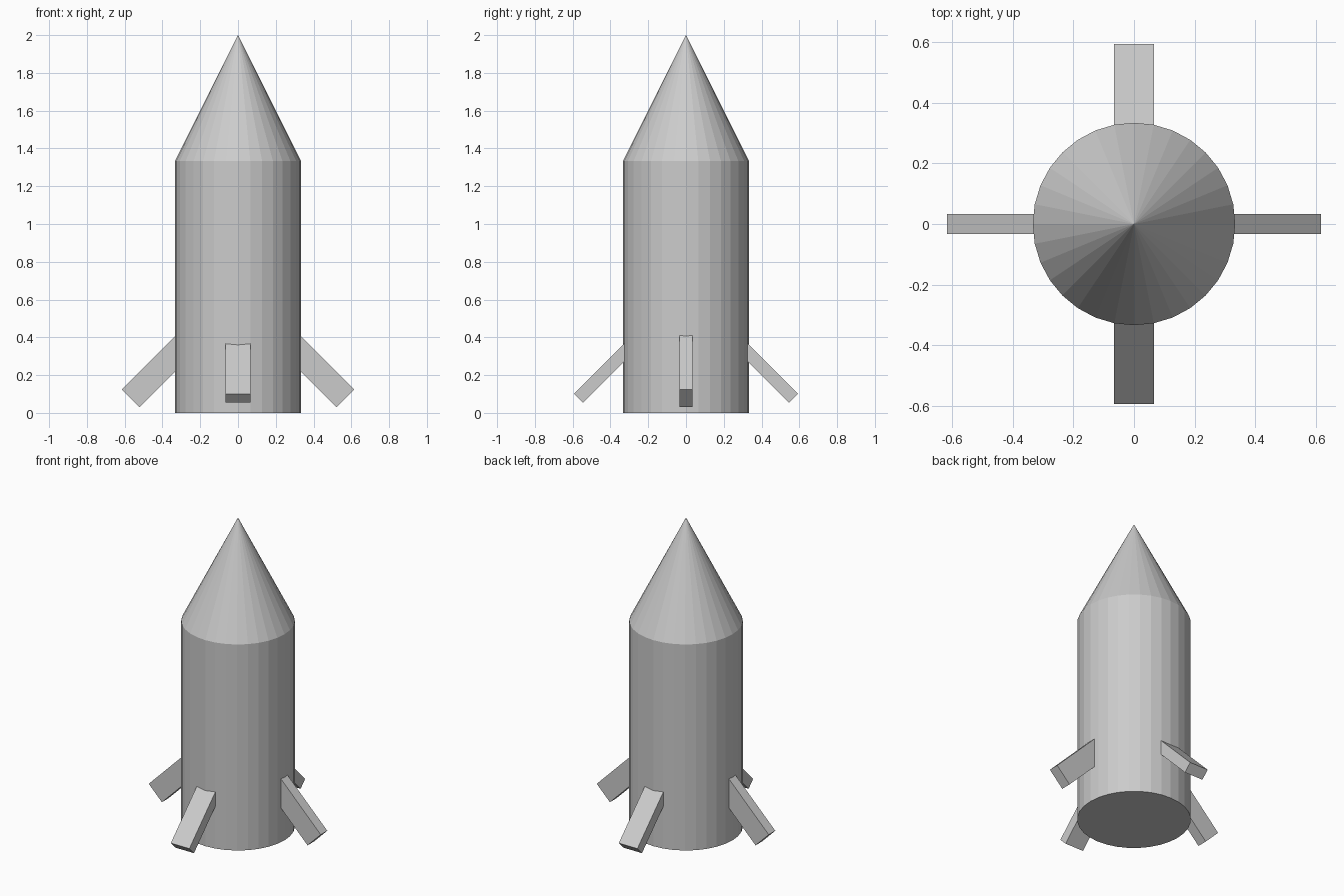
import bpy
from math import pi, sin, cos

if "Cube" in bpy.data.objects:
    bpy.data.objects.remove(bpy.data.objects["Cube"])

R, BODY_H, TOTAL_H = 1 / 3, 4 / 3, 2.0

# Body cylinder
bpy.ops.mesh.primitive_cylinder_add(vertices=32, radius=R, depth=BODY_H,
                                    location=(0, 0, BODY_H / 2))
bpy.context.object.name = "body"

# Nose cone
bpy.ops.mesh.primitive_cone_add(vertices=32, radius1=R, radius2=0,
                                depth=TOTAL_H - BODY_H,
                                location=(0, 0, (TOTAL_H + BODY_H) / 2))
bpy.context.object.name = "nose_cone"


def fin(name, angle, width, thickness):
    """Slanted box fin pointing outward and down at 45 degrees."""
    length, centre_r, centre_z = 2 / 3, 0.333, 0.313
    bpy.ops.mesh.primitive_cube_add(
        size=1, location=(centre_r * cos(angle), centre_r * sin(angle), centre_z),
        rotation=(0, pi / 4, angle))
    ob = bpy.context.object
    ob.name = name
    ob.scale = (length, width, thickness)


# Side fins are thin across and deep; front and back fins are wide and shallow
fin("fin_right", 0, 0.0667, 0.1333)
fin("fin_left", pi, 0.0667, 0.1333)
fin("fin_back", pi / 2, 0.1333, 0.0667)
fin("fin_front", -pi / 2, 0.1333, 0.0667)
